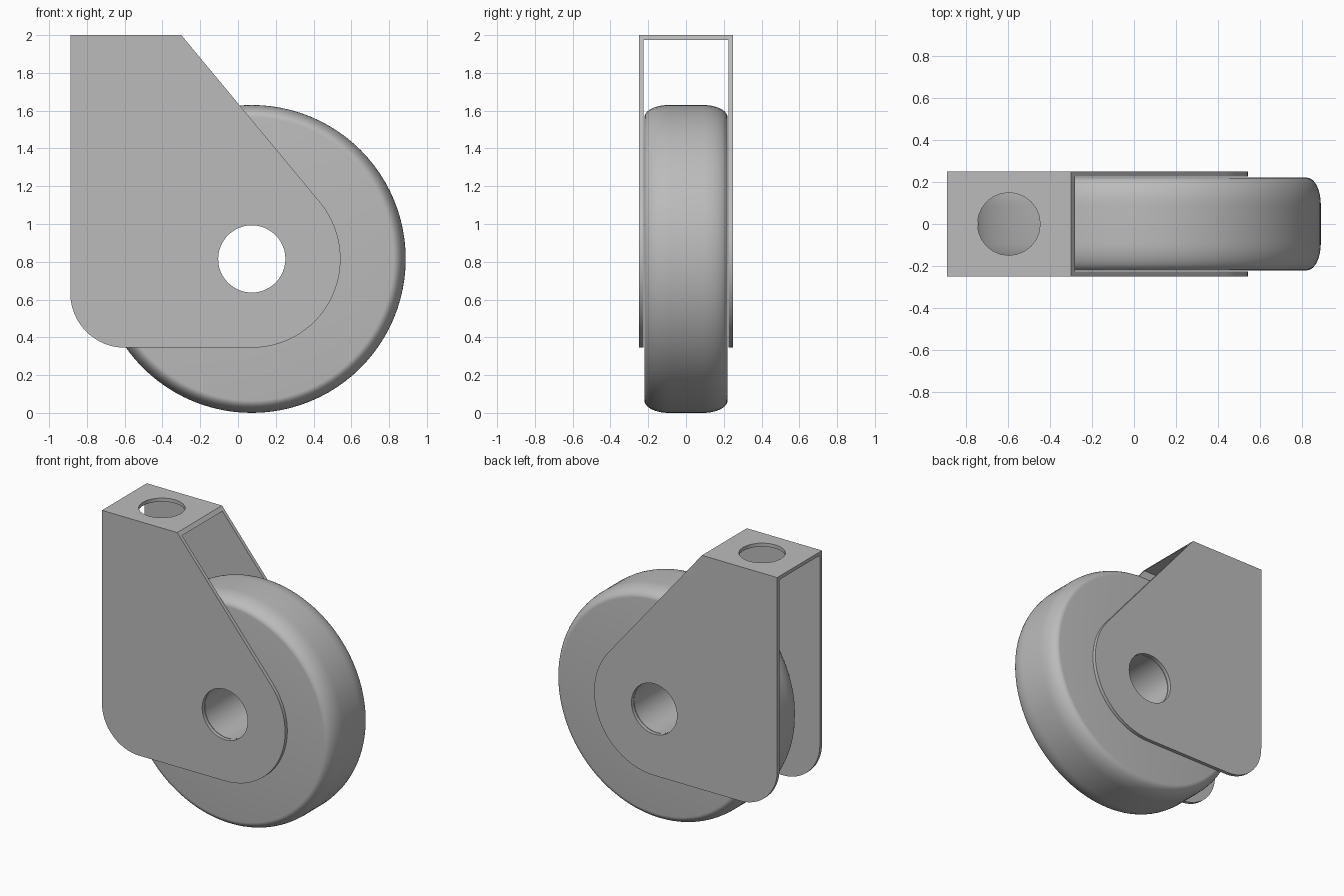
import bpy, bmesh, math
from mathutils import Matrix, Vector

if "Cube" in bpy.data.objects:
    bpy.data.objects.remove(bpy.data.objects["Cube"])

CX, CZ = 0.073, 0.815      # axle centre
WHEEL_R, BORE_R = 0.815, 0.178
HALF_W, WALL = 0.25, 0.025  # bracket half width and sheet thickness

grey = bpy.data.materials.new("plain grey")
grey.use_nodes = True
colour = (0.5, 0.5, 0.5, 1)
grey.diffuse_color = colour
grey.node_tree.nodes["Principled BSDF"].inputs["Base Color"].default_value = colour


def make_object(name, bm):
    bmesh.ops.recalc_face_normals(bm, faces=bm.faces)
    mesh = bpy.data.meshes.new(name)
    bm.to_mesh(mesh)
    bm.free()
    mesh.materials.append(grey)
    obj = bpy.data.objects.new(name, mesh)
    bpy.context.collection.objects.link(obj)
    return obj


def activate(obj):
    bpy.ops.object.select_all(action='DESELECT')
    obj.select_set(True)
    bpy.context.view_layer.objects.active = obj


def arc(cx, cz, r, start, end, steps):
    angles = [math.radians(start + (end - start) * i / steps) for i in range(steps + 1)]
    return [(cx + r * math.cos(a), cz + r * math.sin(a)) for a in angles]


def prism(name, outline, half):
    bm = bmesh.new()
    face = bm.faces.new([bm.verts.new((x, -half, z)) for x, z in outline])
    side = bmesh.ops.extrude_face_region(bm, geom=[face])["geom"]
    bmesh.ops.translate(bm, vec=(0, 2 * half, 0),
                        verts=[g for g in side if isinstance(g, bmesh.types.BMVert)])
    return make_object(name, bm)


def cylinder(name, radius, depth, sides, matrix):
    bm = bmesh.new()
    bmesh.ops.create_cone(bm, cap_ends=True, segments=sides, radius1=radius,
                          radius2=radius, depth=depth, matrix=matrix)
    return make_object(name, bm)


def cut(target, cutter):
    cutter.hide_render = True
    mod = target.modifiers.new("cut", 'BOOLEAN')
    mod.operation, mod.solver, mod.object = 'DIFFERENCE', 'EXACT', cutter
    activate(target)
    bpy.ops.object.modifier_apply(modifier=mod.name)
    bpy.data.objects.remove(cutter)


# Fork bracket: flat top, sloped front edge, round nose, rounded rear corner
LEFT, NOSE_R, HEEL_R = -0.888, 0.47, 0.29
bottom = CZ - NOSE_R
outline = [(LEFT, 2), (-0.3, 2)]
outline += arc(CX, CZ, NOSE_R, 39.7, -90, 28)
outline += arc(LEFT + HEEL_R, bottom + HEEL_R, HEEL_R, 270, 180, 16)
bracket = prism("fork_bracket", outline, HALF_W)

# Hollow the fork, then drill the axle hole and the stem hole
slot_top = 2 - WALL
slot = prism("slot_cutter", [(-1.2, 0), (1.2, 0), (1.2, slot_top), (-1.2, slot_top)],
             HALF_W - WALL)
cut(bracket, slot)
axle_turn = Matrix.Translation((CX, 0, CZ)) @ Matrix.Rotation(math.pi / 2, 4, 'X')
cut(bracket, cylinder("axle_cutter", BORE_R, 1, 48, axle_turn))
cut(bracket, cylinder("stem_cutter", 0.149, 0.3, 24, Matrix.Translation((-0.595, 0, 2))))

# Wheel: lathed section with soft elliptical shoulders and an open bore
TREAD_HALF, WHEEL_HALF, SHOULDER = 0.09, 0.22, 0.065
shoulder = []
for i in range(11):
    a = math.pi / 2 * i / 10
    shoulder.append((WHEEL_R - SHOULDER + SHOULDER * math.sin(a),
                     TREAD_HALF + (WHEEL_HALF - TREAD_HALF) * math.cos(a)))
section = [(BORE_R, WHEEL_HALF)] + shoulder
section += [(r, -y) for r, y in reversed(section)]
bm = bmesh.new()
ring = [bm.verts.new((CX + r, y, CZ)) for r, y in section]
edges = [bm.edges.new((ring[i - 1], ring[i])) for i in range(len(ring))]
bmesh.ops.spin(bm, geom=ring + edges, cent=(CX, 0, CZ), axis=(0, 1, 0),
               angle=math.tau, steps=96, use_merge=True)
bmesh.ops.remove_doubles(bm, verts=bm.verts, dist=0.0001)
wheel = make_object("wheel", bm)

for obj in (bracket, wheel):
    activate(obj)
    bpy.ops.object.shade_smooth_by_angle(angle=math.radians(30))
